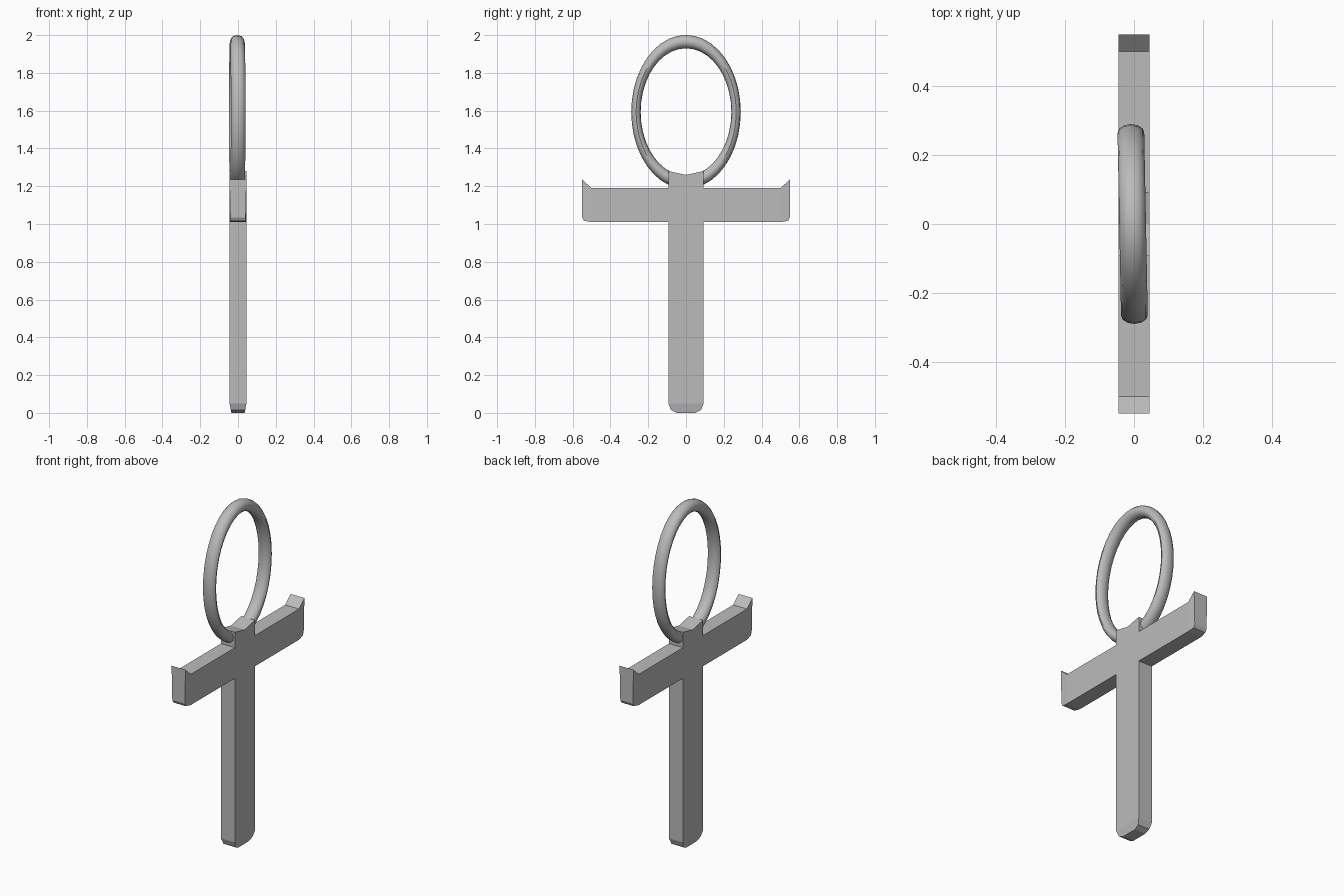
import bpy, bmesh, math
from mathutils import Matrix

default = bpy.data.objects.get("Cube")
if default:
    bpy.data.objects.remove(default, do_unlink=True)

metal = bpy.data.materials.new("grey metal")
metal.use_nodes = True
grey = (0.5, 0.5, 0.5, 1)
metal.diffuse_color = grey
metal.node_tree.nodes["Principled BSDF"].inputs["Base Color"].default_value = grey

HALF = 0.045      # half thickness along x
ARM = 0.5         # where the flared arm ends begin
TIP = 0.05        # height of the tapered foot

# Cross body: half outline (y, z) from foot to notched top, mirrored across y
half = [(0.05, 0.0), (0.08, 0.015), (0.093, TIP), (0.093, 1.01),
        (ARM, 1.01), (0.54, 1.017), (0.55, 1.035), (0.55, 1.235),
        (ARM, 1.19), (0.093, 1.19), (0.093, 1.28)]
outline = half + [(0, 1.26)] + [(-y, z) for y, z in reversed(half)]

bm = bmesh.new()
face = bm.faces.new([bm.verts.new((-HALF, y, z)) for y, z in outline])
ext = bmesh.ops.extrude_face_region(bm, geom=[face], use_keep_orig=True)
bmesh.ops.translate(bm, vec=(2 * HALF, 0, 0),
                    verts=[g for g in ext["geom"] if isinstance(g, bmesh.types.BMVert)])

# Separate the foot and arm ends so the rest of the sides stays flat
for co, no in (((0, 0, TIP), (0, 0, 1)), ((0, ARM, 0), (0, 1, 0)), ((0, -ARM, 0), (0, 1, 0))):
    bmesh.ops.bisect_plane(bm, geom=bm.verts[:] + bm.edges[:] + bm.faces[:],
                           plane_co=co, plane_no=no, dist=0.0005)
for v in bm.verts:
    if v.co.z < TIP - 0.01:                              # foot taper
        v.co.x *= 0.78 + 0.22 * v.co.z / TIP
    elif abs(v.co.y) > ARM + 0.02 and v.co.z < 1.1:      # lower arm-end taper
        v.co.x *= 0.9
bmesh.ops.recalc_face_normals(bm, faces=bm.faces[:])
mesh = bpy.data.meshes.new("cross_body")
bm.to_mesh(mesh)
bm.free()
body = bpy.data.objects.new("cross_body", mesh)
bpy.context.collection.objects.link(body)
mesh.materials.append(metal)

# Oval loop: a torus stood up in the yz plane, stretched, slightly turned
bpy.ops.mesh.primitive_torus_add(major_segments=40, minor_segments=12,
                                 major_radius=0.265, minor_radius=0.025)
loop = bpy.context.object
loop.name = loop.data.name = "oval_loop"
stand = Matrix.Rotation(math.radians(90), 4, 'Y')
stretch = Matrix.Diagonal((1.55, 1, 1.405, 1))
turn = Matrix.Rotation(math.radians(1.1), 4, 'Z')
loop.data.transform(Matrix.Translation((-0.004, 0, 1.593)) @ turn @ stretch @ stand)
loop.data.materials.append(metal)
bpy.ops.object.shade_smooth_by_angle(angle=math.radians(40))
